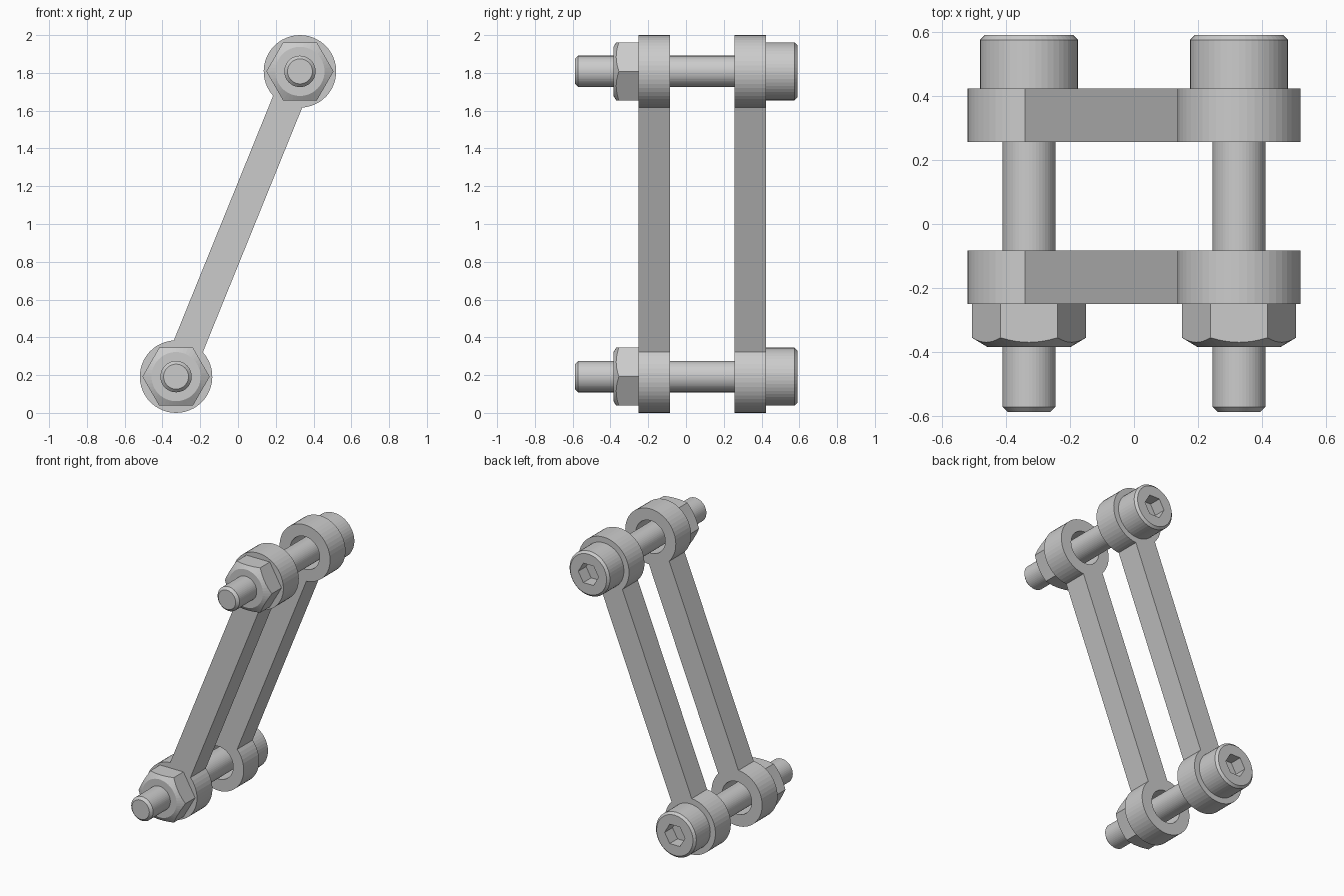
import bpy, bmesh
from math import sin, cos, pi, radians, hypot, asin, atan2

if "Cube" in bpy.data.objects:
    bpy.data.objects.remove(bpy.data.objects["Cube"])

SEG = 48
PX, PZ = 0.328, 1.808          # upper pivot; lower pivot is at (-PX, 0.192)
PIVOTS = {"upper": (PX, PZ), "lower": (-PX, 2 - PZ)}
EYE_R, HOLE_R, BAR_HALF, THICK = 0.192, 0.112, 0.083, 0.167


def hex_radius(corner, a):
    """Distance to the edge of a hexagon with corners on the x axis."""
    return corner * cos(pi / 6) / cos(a % (pi / 3) - pi / 6)


def lathe(name, rings, pivot, closed=False):
    """Loft rings along y; each ring is (radius function, y function of radius)."""
    bm = bmesh.new()
    loops = []
    for radius, depth in rings:
        loop = []
        for i in range(SEG):
            a = 2 * pi * i / SEG
            r = radius(a)
            loop.append(bm.verts.new((r * cos(a), depth(r), r * sin(a))))
        loops.append(loop)
    pairs = list(zip(loops, loops[1:]))
    if closed:
        pairs.append((loops[-1], loops[0]))
    else:
        bm.faces.new(loops[0])
        bm.faces.new(loops[-1])
    for p, q in pairs:
        for i in range(SEG):
            j = (i + 1) % SEG
            bm.faces.new((p[i], p[j], q[j], q[i]))
    bmesh.ops.recalc_face_normals(bm, faces=bm.faces)
    me = bpy.data.meshes.new(name)
    bm.to_mesh(me)
    bm.free()
    ob = bpy.data.objects.new(name, me)
    ob.location = (pivot[0], 0, pivot[1])
    bpy.context.collection.objects.link(ob)
    return ob


def circ(r, y):
    return (lambda a: r, lambda _: y)


def hexa(r, y):
    return (lambda a: hex_radius(r, a), lambda _: y)


def arc(centre, r, start, end, n):
    return [(centre[0] + r * cos(start + (end - start) * i / n),
             centre[1] + r * sin(start + (end - start) * i / n)) for i in range(n + 1)]


def link(name, y):
    """Bar with a round eye at each end, cut from a flat profile."""
    up, low = PIVOTS["upper"], PIVOTS["lower"]
    d = atan2(up[1] - low[1], up[0] - low[0])
    g = asin(BAR_HALF / EYE_R)
    outline = arc(up, EYE_R, d - pi + g, d + pi - g, 42)
    outline += arc(low, EYE_R, d + g, d + 2 * pi - g, 42)
    holes = [arc(c, HOLE_R, 0, 2 * pi, SEG)[:-1] for c in (up, low)]
    cu = bpy.data.curves.new(name, 'CURVE')
    cu.dimensions, cu.fill_mode, cu.extrude = '2D', 'BOTH', THICK / 2
    for pts in [outline] + holes:
        s = cu.splines.new('POLY')
        s.points.add(len(pts) - 1)
        for p, (x, z) in zip(s.points, pts):
            p.co = (x, z, 0, 1)
        s.use_cyclic_u = True
    ob = bpy.data.objects.new(name, cu)
    ob.location.y = y
    ob.rotation_euler.x = radians(90)
    bpy.context.collection.objects.link(ob)
    bpy.ops.object.select_all(action='DESELECT')
    ob.select_set(True)
    bpy.context.view_layer.objects.active = ob
    bpy.ops.object.convert(target='MESH')
    for poly in ob.data.polygons:
        poly.use_smooth = False


# Two parallel link bars
link("front_link", -0.167)
link("back_link", 0.34)

for end, pivot in PIVOTS.items():
    # Socket head bolt, tip at the front and head at the back
    lathe(end + "_bolt", [
        circ(0.066, -0.588), circ(0.083, -0.571), circ(0.083, 0.4235),
        circ(0.153, 0.4235), circ(0.153, 0.575), circ(0.138, 0.59),
        hexa(0.077, 0.59), hexa(0.077, 0.505)], pivot)
    # Hex nut with a conical chamfer on the outer side
    lathe(end + "_nut", [
        circ(0.082, -0.25), hexa(0.178, -0.25),
        (lambda a: hex_radius(0.178, a), lambda r: -0.384 + 0.6 * (r - 0.13)),
        circ(0.13, -0.384), circ(0.082, -0.384)], pivot, closed=True)
